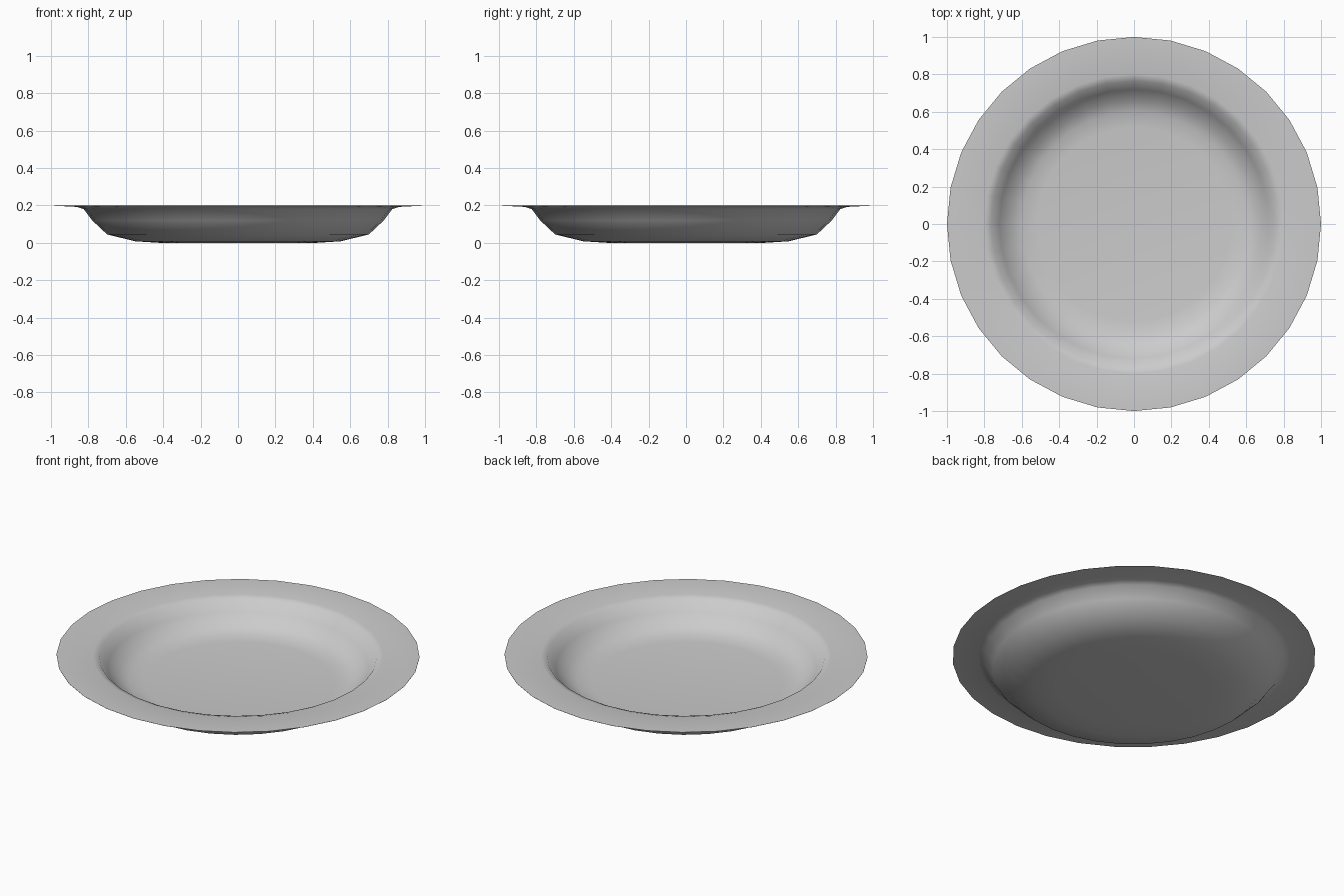
import bpy
import bmesh
import math
from mathutils import Vector

if "Cube" in bpy.data.objects:
    bpy.data.objects.remove(bpy.data.objects["Cube"], do_unlink=True)

SIDES = 32

# Glazed grey
glaze = bpy.data.materials.new("light grey glaze")
glaze.use_nodes = True
colour = (0.6, 0.6, 0.6, 1)
glaze.diffuse_color = colour
glaze.node_tree.nodes["Principled BSDF"].inputs["Base Color"].default_value = colour

# Closed half section (radius, height): underside, rim, then the inside
section = [
    (0, 0), (0.42, 0), (0.55, 0.008), (0.70, 0.045), (0.78, 0.12),
    (0.825, 0.18), (0.86, 0.192), (1.0, 0.199),
    (1.0, 0.2), (0.80, 0.2), (0.765, 0.19), (0.72, 0.13), (0.66, 0.075),
    (0.60, 0.05), (0.52, 0.042), (0, 0.04),
]

# Lathe the section around the vertical axis
bm = bmesh.new()
verts = [bm.verts.new((r, 0, z)) for r, z in section]
edges = [bm.edges.new(pair) for pair in zip(verts, verts[1:])]
bmesh.ops.spin(bm, geom=verts + edges, cent=Vector(), axis=(0, 0, 1),
               angle=math.tau, steps=SIDES, use_merge=True)
bmesh.ops.remove_doubles(bm, verts=bm.verts, dist=0.0004)
bmesh.ops.recalc_face_normals(bm, faces=bm.faces)
mesh = bpy.data.meshes.new("plate")
bm.to_mesh(mesh)
bm.free()
mesh.materials.append(glaze)

plate = bpy.data.objects.new("plate", mesh)
bpy.context.collection.objects.link(plate)

# Smooth shading with a crisp rim edge
bpy.ops.object.select_all(action="DESELECT")
plate.select_set(True)
bpy.context.view_layer.objects.active = plate
bpy.ops.object.shade_smooth_by_angle(angle=math.radians(60))
